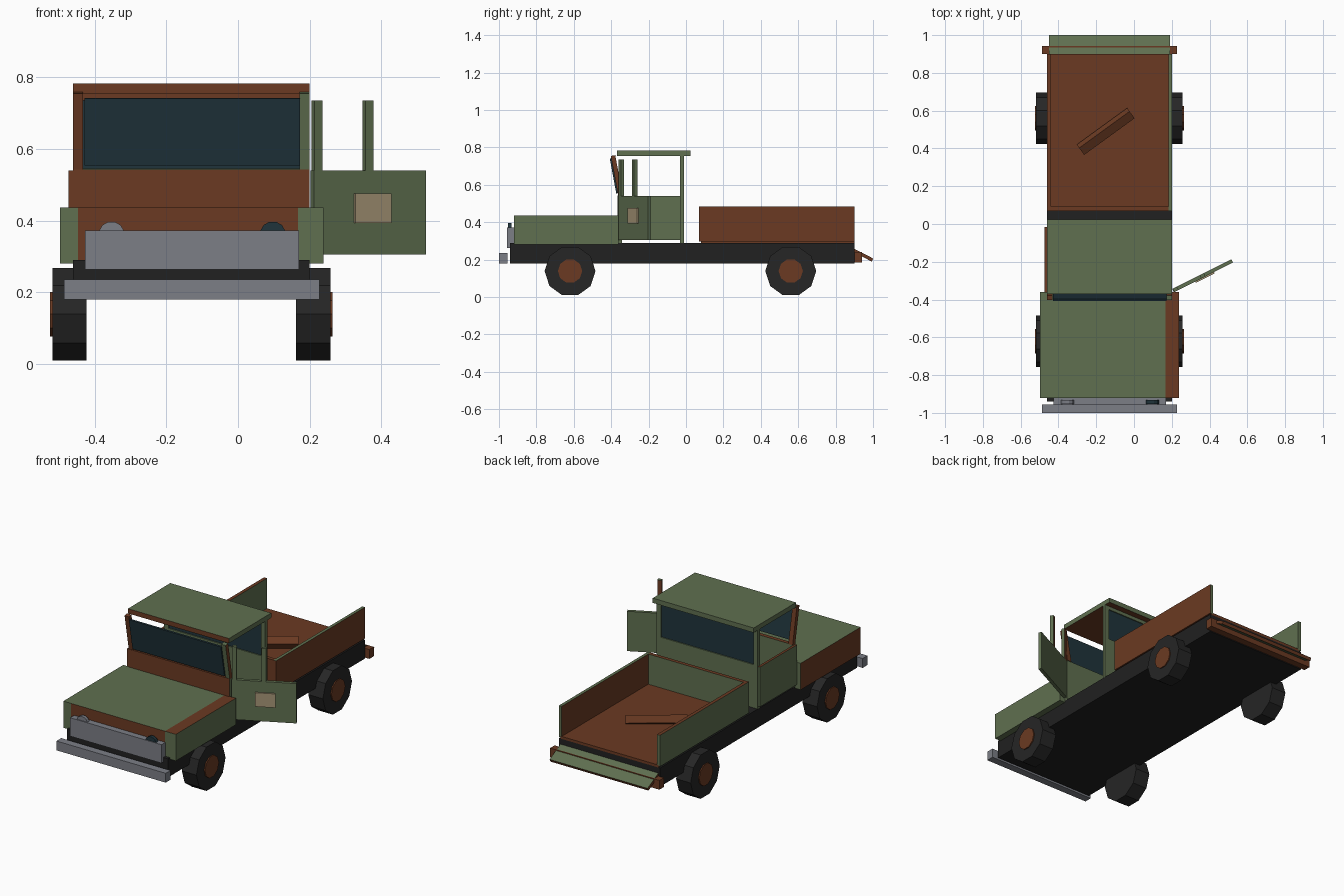
import bpy, bmesh
from math import radians, pi
from mathutils import Matrix, Vector

cube = bpy.data.objects.get("Cube")
if cube:
    bpy.data.objects.remove(cube, do_unlink=True)


def material(name, r, g, b):
    m = bpy.data.materials.new(name)
    m.use_nodes = True
    m.diffuse_color = (r, g, b, 1)
    bsdf = next(n for n in m.node_tree.nodes if n.type == 'BSDF_PRINCIPLED')
    bsdf.inputs["Base Color"].default_value = (r, g, b, 1)
    return m


GREEN = material("faded green paint", 0.115, 0.16, 0.08)
RUST = material("rust brown", 0.145, 0.042, 0.016)
STEEL = material("dull steel", 0.2, 0.21, 0.24)
BLACK = material("chassis black", 0.015, 0.015, 0.015)
RUBBER = material("tyre rubber", 0.019, 0.019, 0.019)
GLASS = material("dark glass", 0.014, 0.034, 0.044)
BEIGE = material("beige patch", 0.38, 0.3, 0.18)

SIDES = {"left": (1, 0, 0), "right": (-1, 0, 0), "back": (0, 1, 0),
         "front": (0, -1, 0), "top": (0, 0, 1), "bottom": (0, 0, -1)}


def finish(name, bm, mats):
    me = bpy.data.meshes.new(name)
    bm.to_mesh(me)
    bm.free()
    for m in mats:
        me.materials.append(m)
    ob = bpy.data.objects.new(name, me)
    bpy.context.collection.objects.link(ob)
    return ob


def box(name, x, y, z, mat, other=None, sides="", place=None):
    """Box from x, y and z ranges; the listed sides take the other colour."""
    bm = bmesh.new()
    bmesh.ops.create_cube(bm, size=1)
    for v in bm.verts:
        v.co = [(a + b) / 2 + c * (b - a) for (a, b), c in zip((x, y, z), v.co)]
    bm.normal_update()
    for f in bm.faces:
        f.material_index = int(any(f.normal.dot(Vector(SIDES[s])) > 0.9 for s in sides.split()))
    ob = finish(name, bm, [mat, other] if other else [mat])
    if place:
        ob.matrix_world = place
    return ob


def cylinder(name, centre, radius, depth, sides, mat, axis='Y', turn=0):
    bm = bmesh.new()
    bmesh.ops.create_cone(bm, cap_ends=True, segments=sides, radius1=radius,
                          radius2=radius, depth=depth)
    spin = Matrix.Rotation(turn, 4, 'Z')
    tip = Matrix.Rotation(pi / 2, 4, 'Y' if axis == 'X' else 'X')
    bm.transform(Matrix.Translation(centre) @ tip @ spin)
    return finish(name, bm, [mat])


def tilted(loc, angle, axis):
    return Matrix.Translation(loc) @ Matrix.Rotation(radians(angle), 4, axis)


MID = -0.13          # centre line of the truck body
CAB = (-0.46, 0.2)   # cab and bed width

# Chassis, bumpers and grille
box("chassis", CAB, (-0.94, 0.9), (0.18, 0.29), BLACK)
box("front_bumper", (-0.486, 0.228), (-1, -0.955), (0.18, 0.235), STEEL)
box("rear_bumper", (-0.486, 0.228), (0.9, 0.942), (0.185, 0.24), RUST)
box("grille", (-0.427, 0.17), (-0.957, -0.92), (0.263, 0.372), STEEL)
for side, x, mat in (("right", -0.353, STEEL), ("left", 0.097, GLASS)):
    cylinder(side + "_headlight", (x, -0.942, 0.362), 0.036, 0.02, 12, mat, turn=radians(15))

# Wheels with hub discs
for end, y in (("front", -0.62), ("rear", 0.56)):
    for side, s in (("left", 1), ("right", -1)):
        cylinder(f"{end}_{side}_tyre", (MID + s * 0.34, y, 0.139), 0.136, 0.095, 10, RUBBER, 'X')
        cylinder(f"{end}_{side}_hub", (MID + s * 0.372, y, 0.139), 0.065, 0.044, 10, RUST, 'X')

# Bonnet and fenders
box("bonnet", (-0.447, 0.167), (-0.92, -0.36), (0.285, 0.437), GREEN, RUST, "front")
box("right_fender", (-0.497, -0.447), (-0.92, -0.36), (0.28, 0.437), GREEN, RUST, "right")
box("left_fender", (0.167, 0.238), (-0.92, -0.36), (0.28, 0.437), GREEN, RUST, "top")

# Cab shell
box("cab_front_wall", CAB, (-0.365, -0.342), (0.29, 0.543), GREEN, RUST, "front top")
box("cab_rear_wall", CAB, (-0.032, -0.012), (0.29, 0.545), GREEN)
box("roof", CAB, (-0.37, 0.025), (0.755, 0.783), GREEN, RUST, "front bottom")
box("right_door", (-0.473, -0.458), (-0.362, -0.015), (0.305, 0.54), GREEN, RUST, "front top")
for side, x in (("right", (-0.46, -0.432)), ("left", (0.172, 0.2))):
    box(side + "_rear_pillar", x, (-0.032, -0.012), (0.54, 0.757), GREEN)
    paint = (RUST,) if side == "right" else (GREEN, RUST, "left back")
    box(side + "_front_pillar", x, (-0.012, 0.012), (0, 0.22), *paint,
        place=tilted((0, -0.35, 0.54), 10.5, 'X'))
box("rear_header", (-0.432, 0.172), (-0.032, -0.012), (0.735, 0.757), GREEN, RUST, "front")
box("rear_window", (-0.432, 0.172), (-0.026, -0.018), (0.545, 0.735), GLASS)
box("windscreen", (-0.428, 0.173), (-0.005, 0.005), (0, 0.19), GLASS,
    place=tilted((0, -0.368, 0.555), 10.5, 'X'))

# Open left door, built along its own hinge line
hinge = tilted((0.207, -0.352, 0), 26.6, 'Z')
box("open_door", (0, 0.35), (-0.01, 0.01), (0.305, 0.54), GREEN, place=hinge)
box("door_patch", (0.126, 0.238), (-0.018, -0.01), (0.393, 0.475), BEIGE, place=hinge)
for i, x in enumerate(((0.003, 0.027), (0.162, 0.186))):
    box(f"door_post_{i + 1}", x, (-0.01, 0.01), (0.54, 0.735), GREEN, RUST, "back", hinge)

# Cargo bed
box("bed_floor", (-0.45, 0.19), (0.08, 0.9), (0.29, 0.305), RUST)
box("bed_front_wall", (-0.44, 0.182), (0.07, 0.092), (0.298, 0.483), GREEN, RUST, "front top")
box("bed_right_wall", (-0.46, -0.44), (0.07, 0.9), (0.298, 0.483), GREEN, RUST, "top")
box("bed_left_wall", (0.182, 0.2), (0.07, 0.9), (0.298, 0.483), RUST, GREEN, "top back")

# Lowered tailgate and loose timber in the bed
box("tailgate", (-0.45, 0.19), (0, 0.117), (-0.018, 0), GREEN, RUST, "left right back",
    tilted((0, 0.897, 0.259), -27, 'X'))
box("timber", (-0.165, 0.165), (-0.026, 0.026), (-0.022, 0.022), RUST,
    place=tilted((-0.15, 0.49, 0.338), 36, 'Z') @ Matrix.Rotation(radians(30), 4, 'X'))
